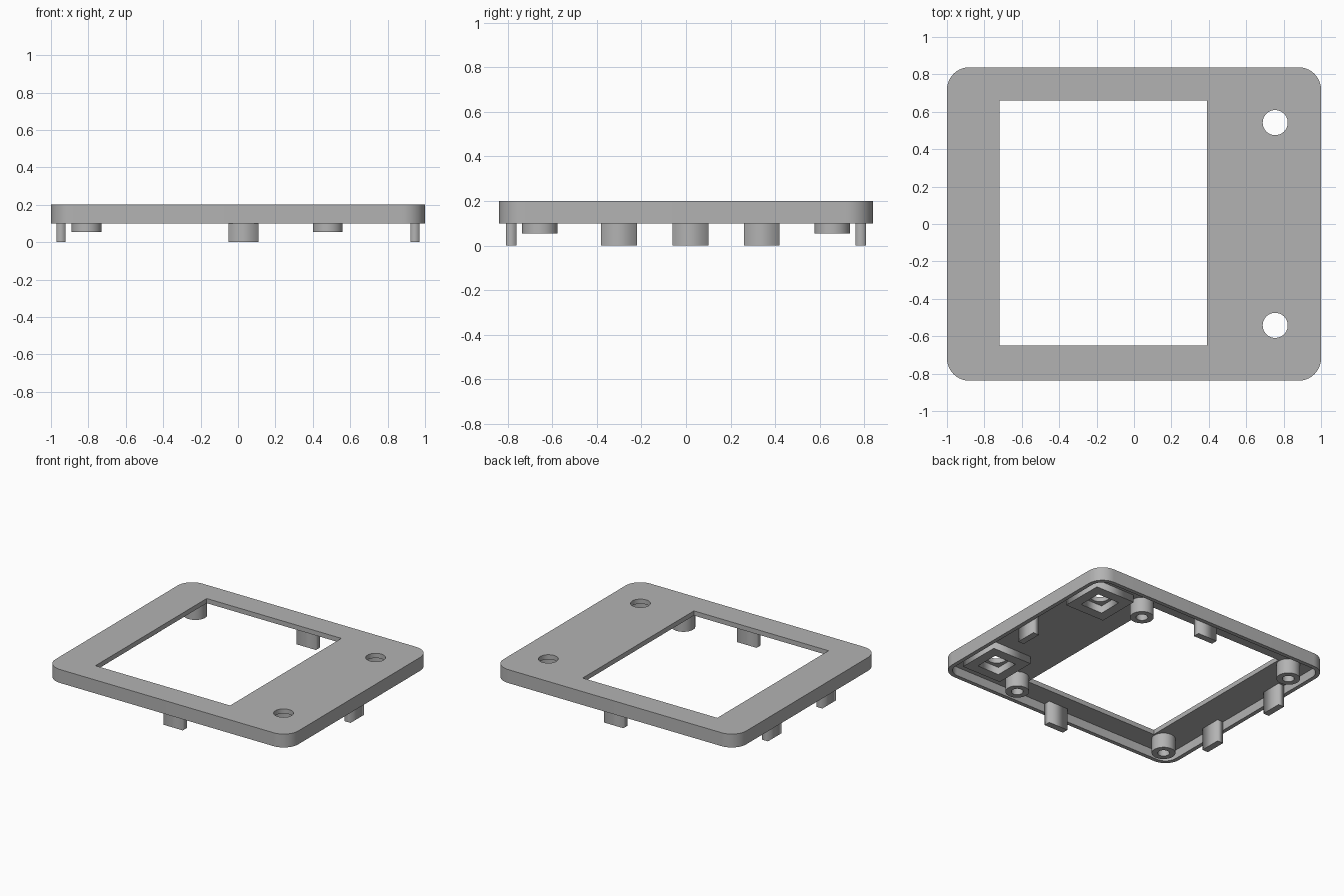
import bpy, bmesh
from math import sin, cos, pi, radians

cube = bpy.data.objects.get("Cube")
if cube:
    bpy.data.objects.remove(cube, do_unlink=True)

grey = bpy.data.materials.new("mid_grey")
grey.use_nodes = True
grey.diffuse_color = (0.45, 0.45, 0.45, 1)
grey.node_tree.nodes["Principled BSDF"].inputs["Base Color"].default_value = (0.45, 0.45, 0.45, 1)


def circle(cx, cy, r, n=40):
    return [(cx + r * cos(2 * pi * i / n), cy + r * sin(2 * pi * i / n)) for i in range(n)]


def rect(x0, x1, y0, y1):
    return [(x0, y0), (x1, y0), (x1, y1), (x0, y1)]


def rounded(hx, hy, r, n=10):
    pts = []
    for q, (sx, sy) in enumerate([(1, 1), (-1, 1), (-1, -1), (1, -1)]):
        for i in range(n + 1):
            a = pi / 2 * (q + i / n)
            pts.append((sx * (hx - r) + r * cos(a), sy * (hy - r) + r * sin(a)))
    return pts


def slab(name, loops, z0, z1):
    """Extrude an outline (first loop) with holes (other loops) from z0 to z1."""
    curve = bpy.data.curves.new(name, 'CURVE')
    curve.dimensions = '2D'
    curve.fill_mode = 'BOTH'
    curve.extrude = (z1 - z0) / 2
    for loop in loops:
        spline = curve.splines.new('POLY')
        spline.points.add(len(loop) - 1)
        for point, (x, y) in zip(spline.points, loop):
            point.co = (x, y, 0, 1)
        spline.use_cyclic_u = True
    temp = bpy.data.objects.new(name + "_outline", curve)
    bpy.context.collection.objects.link(temp)
    deps = bpy.context.evaluated_depsgraph_get()
    mesh = bpy.data.meshes.new_from_object(temp.evaluated_get(deps))
    bpy.data.objects.remove(temp, do_unlink=True)
    bm = bmesh.new()
    bm.from_mesh(mesh)
    bmesh.ops.remove_doubles(bm, verts=bm.verts, dist=1e-4)
    bmesh.ops.translate(bm, verts=bm.verts, vec=(0, 0, (z0 + z1) / 2))
    bmesh.ops.recalc_face_normals(bm, faces=bm.faces)
    bm.to_mesh(mesh)
    bm.free()
    mesh.materials.clear()
    mesh.materials.append(grey)
    obj = bpy.data.objects.new(name, mesh)
    bpy.context.collection.objects.link(obj)
    return obj


def smooth(obj):
    bpy.ops.object.select_all(action='DESELECT')
    obj.select_set(True)
    bpy.context.view_layer.objects.active = obj
    bpy.ops.object.shade_smooth_by_angle(angle=radians(30))


HX, HY, WALL = 1.0, 0.838, 0.03
RIM, UNDER, TOP = 0.1, 0.165, 0.2
HOLE_X, HOLE_Y, HOLE_R = 0.755, 0.542, 0.067

# Frame: rounded plate with window and two holes, hollowed from below
holes = [circle(HOLE_X, s * HOLE_Y, HOLE_R) for s in (-1, 1)]
frame = slab("frame", [rounded(HX, HY, 0.12), rect(-0.72, 0.39, -0.65, 0.66)] + holes, RIM, TOP)
cavity = slab("cavity_cutter", [rounded(HX - WALL, HY - WALL, 0.09)], 0.05, UNDER)
cut = frame.modifiers.new("hollow", 'BOOLEAN')
cut.operation = 'DIFFERENCE'
cut.solver = 'EXACT'
cut.object = cavity
bpy.context.view_layer.objects.active = frame
bpy.ops.object.modifier_apply(modifier=cut.name)
bpy.data.objects.remove(cavity, do_unlink=True)
smooth(frame)

for s, end in ((-1, "front"), (1, "back")):
    # Square collars around the round holes
    y = s * HOLE_Y
    collar = [rect(HOLE_X - h, HOLE_X + h, y - h, y + h) for h in (0.162, 0.09)]
    slab(end + "_hole_collar", collar, 0.11, UNDER)
    # Hollow screw posts
    for x, side in ((-0.81, "right"), (0.48, "left")):
        post = [circle(x, s * 0.655, r) for r in (0.08, 0.04)]
        smooth(slab(f"{end}_{side}_screw_post", post, 0.055, UNDER))
    # Clip tab on the front and back walls
    edges = sorted((s * (HY - WALL), s * (HY - WALL - 0.048)))
    slab(end + "_tab", [rect(-0.05, 0.11, *edges)], 0, UNDER)

# Clip tabs on the side walls: one on the left, two on the right
for s, y, name in ((1, 0.02, "left_tab"), (-1, -0.3, "right_front_tab"), (-1, 0.34, "right_back_tab")):
    edges = sorted((s * (HX - WALL), s * (HX - WALL - 0.048)))
    slab(name, [rect(*edges, y - 0.08, y + 0.08)], 0, UNDER)
